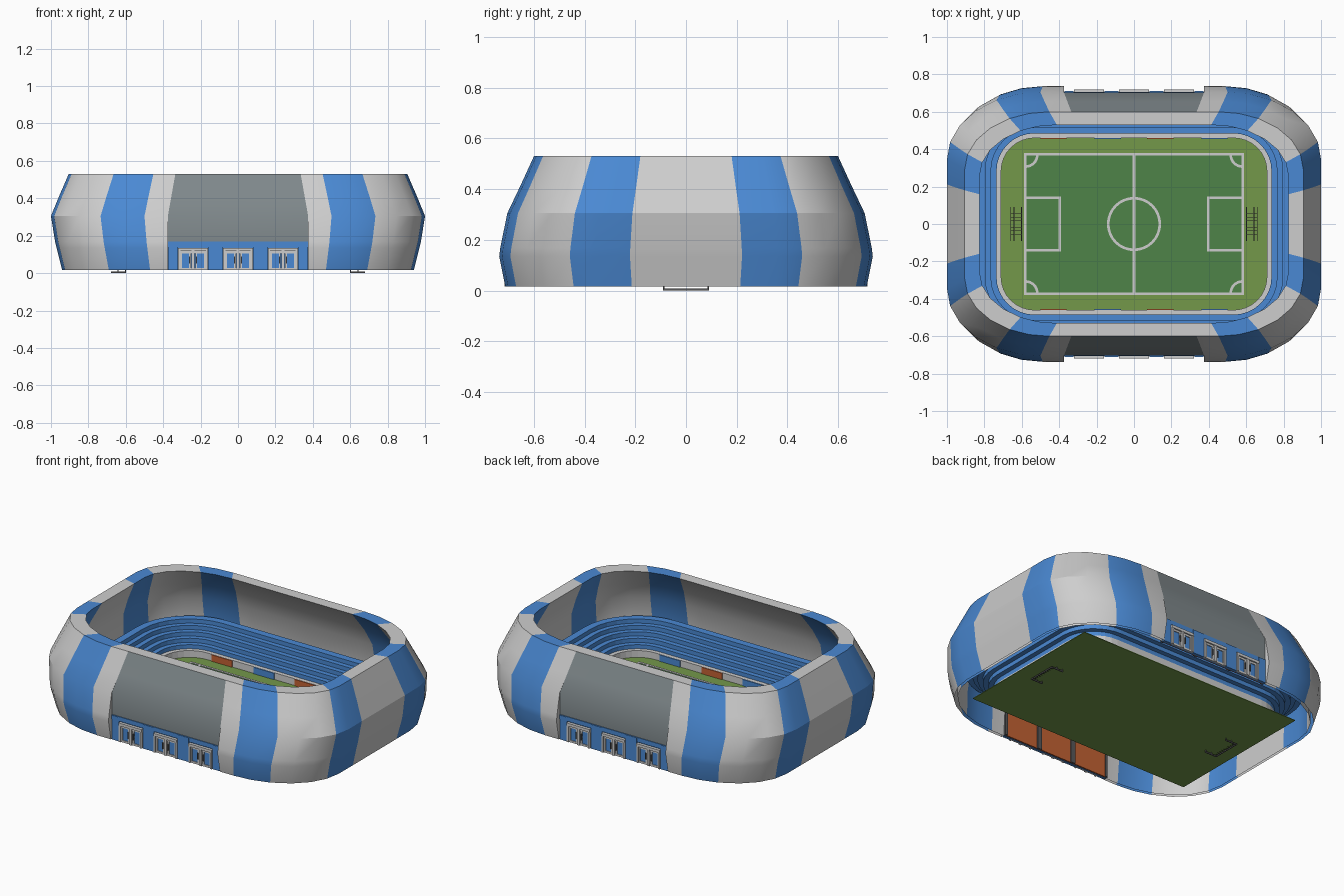
import bpy, bmesh, math
from mathutils import Matrix

if "Cube" in bpy.data.objects:
    bpy.data.objects.remove(bpy.data.objects["Cube"])


def mat(name, r, g, b):
    m = bpy.data.materials.new(name)
    lin = [((c / 255 + 0.055) / 1.055) ** 2.4 for c in (r, g, b)]
    m.diffuse_color = (*lin, 1)
    m.use_nodes = True
    m.node_tree.nodes["Principled BSDF"].inputs["Base Color"].default_value = m.diffuse_color
    return m


WHITE = mat("off white", 206, 206, 206)
BLUE = mat("blue", 74, 137, 211)
GREY = mat("slate grey", 127, 136, 139)
GRASS = mat("light grass", 116, 152, 74)
PITCH = mat("pitch green", 78, 132, 72)
ORANGE = mat("orange", 196, 98, 52)
DARK = mat("dark grey", 88, 88, 90)


def make(name, bm, mats, smooth=None):
    me = bpy.data.meshes.new(name)
    bm.to_mesh(me)
    bm.free()
    ob = bpy.data.objects.new(name, me)
    bpy.context.collection.objects.link(ob)
    for m in mats:
        me.materials.append(m)
    if smooth:
        bpy.ops.object.select_all(action='DESELECT')
        ob.select_set(True)
        bpy.context.view_layer.objects.active = ob
        bpy.ops.object.shade_smooth_by_angle(angle=math.radians(smooth))
    return ob


def boxes(name, spans, m):
    """One object from boxes given as (x0, x1, y0, y1, z0, z1)."""
    bm = bmesh.new()
    for x0, x1, y0, y1, z0, z1 in spans:
        M = Matrix.Translation(((x0 + x1) / 2, (y0 + y1) / 2, (z0 + z1) / 2))
        M = M @ Matrix.Diagonal((abs(x1 - x0), abs(y1 - y0), abs(z1 - z0), 1))
        bmesh.ops.create_cube(bm, size=1, matrix=M)
    return make(name, bm, [m])


def full_ring(q):
    """Mirror a quarter outline (from +x to +y) into a closed ring."""
    return (q + [(-x, y) for x, y in q[-2::-1]] + [(-x, -y) for x, y in q[1:]]
            + [(x, -y) for x, y in q[-2:0:-1]])


def loft(name, rings, mats, pick=lambda level, seg: 0, smooth=None):
    bm = bmesh.new()
    vs = [[bm.verts.new((x, y, z)) for x, y in pts] for pts, z in rings]
    n = len(vs[0])
    for k in range(len(vs) - 1):
        for i in range(n):
            c = pick(k, i)
            if c is None:
                continue
            j = (i + 1) % n
            f = bm.faces.new((vs[k][i], vs[k][j], vs[k + 1][j], vs[k + 1][i]))
            f.material_index = c
    bmesh.ops.remove_doubles(bm, verts=bm.verts, dist=1e-5)
    loose = [v for v in bm.verts if not v.link_faces]
    bmesh.ops.delete(bm, geom=loose, context='VERTS')
    return make(name, bm, mats, smooth)


# Striped outer shell: up the outside, over the rim, down the inside
LEVELS = [(.94, .713, .016), (.97, .737, .135), (.978, .733, .168), (1, .705, .305),
          (.957, .655, .41), (.905, .60, .53), (.825, .53, .53), (.885, .61, .41),
          (.925, .66, .305), (.93, .685, .168), (.925, .695, .016)]
GATE_Y = .703


def shell_ring(X, Y, z):
    cx, cy = .5 * X, .49 * Y
    q = [(X, 0), (X, .3 * Y)]
    for a in (0, 15, 30.5, 46, 62, 76, 90):
        a = math.radians(a)
        q.append((cx + (X - cx) * math.cos(a), cy + (Y - cy) * math.sin(a)))
    gx = .375 - .04 * max(0, (z - .305) / .225)
    gy = min(Y, GATE_Y)
    return full_ring(q + [(gx, Y), (gx, gy), (0, gy)]), z


STRIPES = [0, 1, 1, 0, 0, 0, 1, 1, 0, 0, 2]
STRIPES = (STRIPES + STRIPES[::-1]) * 2


def shell_colour(level, seg):
    c = STRIPES[seg]
    if c == 2:  # gate bays: open at the bottom, grey outside, white inside
        if level in (0, 1, 9):
            return None
        return 2 if level < 5 else 0
    return c


loft("outer_shell", [shell_ring(*l) for l in LEVELS], [WHITE, BLUE, GREY], shell_colour, 25)


# Seating steps and the low pitch-side wall
def bowl_ring(X, Y, z):
    cx, cy = .53, .285
    q = [(X, 0)]
    for i in range(9):
        a = math.pi / 16 * i
        q.append((cx + (X - cx) * math.cos(a), cy + (Y - cy) * math.sin(a)))
    return full_ring(q + [(0, Y)]), z


steps = []
for i in range(5):
    z = .062 + .026 * (i + 1)
    steps += [(.735 + .03 * i, .485 + .03 * i, z - .026), (.735 + .03 * i, .485 + .03 * i, z)]
steps.append((.90, .65, steps[-1][2]))
loft("seating_steps", [bowl_ring(*s) for s in reversed(steps)], [BLUE])
wall = [(.735, .485, .02), (.735, .485, .063), (.71, .46, .063), (.71, .46, .02)]
loft("pitch_wall", [bowl_ring(*w) for w in wall], [WHITE])

# Advertising boards along both long sides
for nm, m, xs in (("orange_boards", ORANGE, (-.43, .14)), ("blue_boards", BLUE, (-.14, .43))):
    boxes(nm, [(x - .07, x + .07, s * .454, s * .461, .022, .062)
               for x in xs for s in (-1, 1)], m)

# Grass and pitch
boxes("grass", [(-.775, .775, -.49, .49, .017, .021)], GRASS)
boxes("pitch", [(-.585, .585, -.375, .375, .019, .024)], PITCH)

# Pitch markings
W, Z0, Z1 = .014, .022, .027
lines = [(-W / 2, W / 2, -.37, .37, Z0, Z1)]
for s in (-1, 1):
    lines += [(-.588, .588, s * .365, s * (.365 + W), Z0, Z1),
              (s * .574, s * .588, -.379, .379, Z0, Z1),
              (s * .39, s * (.39 + W), -.147, .147, Z0, Z1)]
    lines += [(s * .39, s * .58, t * .133, t * .147, Z0, Z1) for t in (-1, 1)]
boxes("pitch_lines", lines, WHITE)


def arc_strip(bm, cx, cy, r, a0, a1, n):
    rows = []
    for i in range(n + 1):
        a = a0 + (a1 - a0) * i / n
        rows.append([bm.verts.new((cx + q * math.cos(a), cy + q * math.sin(a), Z1))
                     for q in (r - W, r)])
    for p, q in zip(rows, rows[1:]):
        bm.faces.new((p[0], p[1], q[1], q[0]))


bm = bmesh.new()
arc_strip(bm, 0, 0, .145, 0, math.tau, 32)
for k, (sx, sy) in enumerate(((-1, -1), (1, -1), (1, 1), (-1, 1))):
    arc_strip(bm, sx * .58, sy * .37, .07, k * math.pi / 2, (k + 1) * math.pi / 2, 8)
make("pitch_arcs", bm, [WHITE])

# Goals: frame and net bars
T = .005
for s, nm in ((-1, "left_goal"), (1, "right_goal")):
    bars = [(s * .60, s * .68, t * .088 - T / 2, t * .088 + T / 2, 0, .008) for t in (-1, 1)]
    bars += [(s * .60, s * .605, t * .088 - T / 2, t * .088 + T / 2, 0, .075) for t in (-1, 1)]
    bars += [(s * .64, s * .645, t * .088 - T / 2, t * .088 + T / 2, 0, .075) for t in (-1, 1)]
    bars += [(s * .60, s * .605, -.09, .09, .07, .075),
             (s * .64, s * .645, -.09, .09, .07, .075),
             (s * .675, s * .68, -.09, .09, 0, .008),
             (s * .658, s * .661, -.09, .09, .035, .038)]
    for i in range(9):
        y = -.072 + .018 * i
        bars += [(s * .60, s * .642, y - .001, y + .001, .071, .073),
                 (s * .642, s * .66, y - .001, y + .001, .036, .038),
                 (s * .66, s * .678, y - .001, y + .001, .004, .006)]
    boxes(nm, bars, DARK)

# Entrance gates on both long sides
for s, side in ((-1, "front"), (1, "back")):
    def b(x0, x1, d0, d1, z0, z1):
        return (x0, x1, s * d0, s * d1, z0, z1)

    blue = [b(-.375, .375, .692, .700, .016, .168), b(-.375, .375, .695, .707, .14, .168)]
    blue += [b(x - w, x + w, .695, .710, .016, .166)
             for x, w in ((-.12, .038), (.12, .038), (-.347, .024), (.347, .024))]
    boxes(side + "_gate_wall", blue, BLUE)
    boxes(side + "_gate_lining", [b(x - .118, x + .118, .684, .692, .018, .165)
                                  for x in (-.245, 0, .245)], ORANGE)
    boxes(side + "_gate_posts", [b(x - .008, x + .008, .678, .692, .018, .165)
                                 for x in (-.367, -.13, -.115, .115, .13, .367)], DARK)
    frames, handles, panes = [], [], []
    for c in (-.24, 0, .24):
        # outer frame and header
        frames.append(b(c - .08, c + .08, .70, .718, .118, .135))
        frames.append(b(c - .008, c + .008, .70, .716, .016, .12))
        for t in (-1, 1):
            frames.append(b(c + t * .068, c + t * .08, .70, .716, .016, .12))
            # door leaf borders
            frames += [b(c + t * .008, c + t * .068, .70, .709, z, z + .012)
                       for z in (.016, .106)]
            frames += [b(c + t * x, c + t * (x + .009), .70, .709, .016, .118)
                       for x in (.012, .059)]
            panes.append(b(c + t * .021, c + t * .059, .70, .704, .028, .106))
            handles.append(b(c + t * .016, c + t * .021, .705, .715, .05, .09))
    boxes(side + "_door_frames", frames, WHITE)
    boxes(side + "_door_panes", panes, BLUE)
    boxes(side + "_door_handles", handles, DARK)
